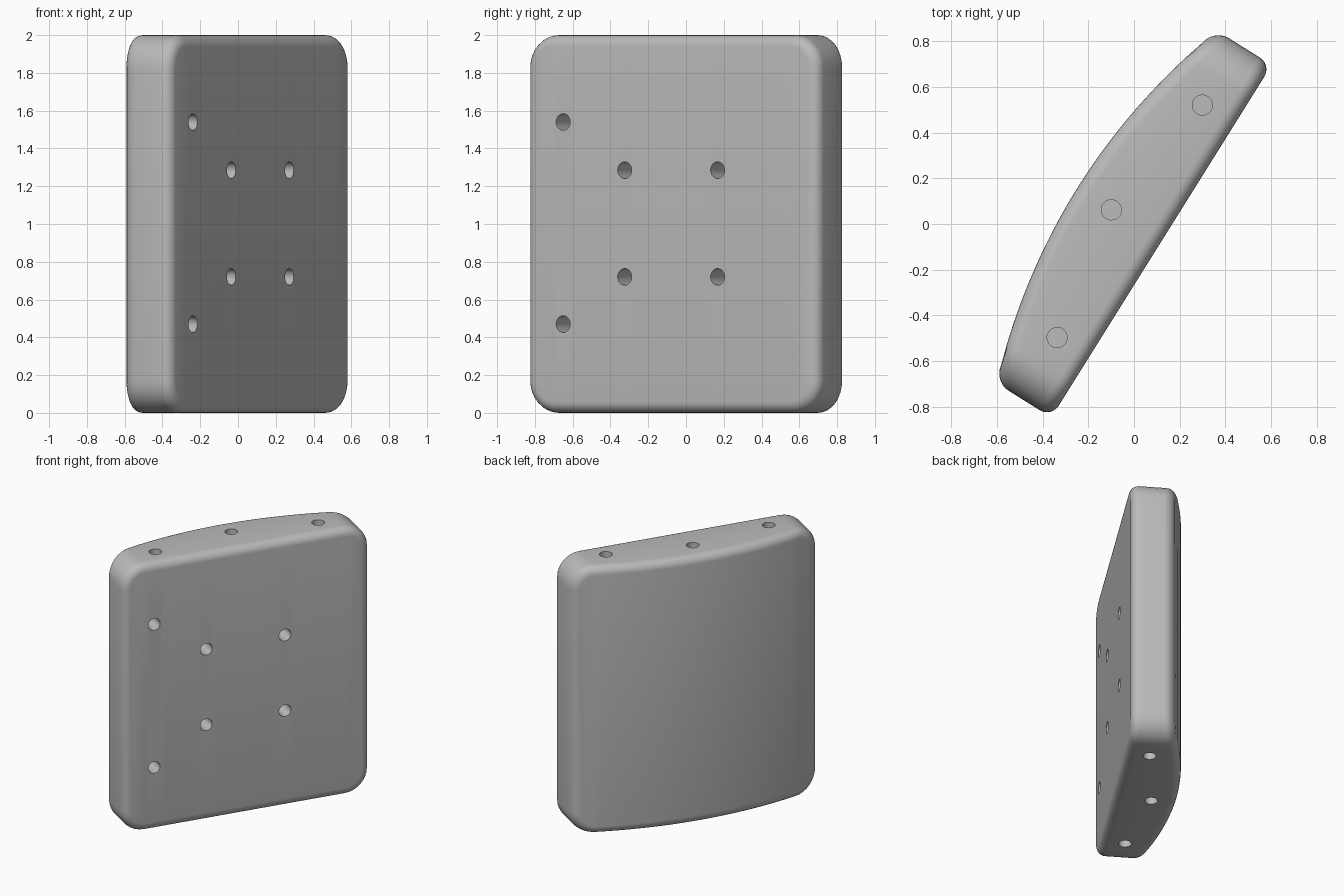
import bpy, bmesh, math
from mathutils import Matrix, Vector

if "Cube" in bpy.data.objects:
    bpy.data.objects.remove(bpy.data.objects["Cube"], do_unlink=True)

HALF, FRONT, BULGE, HEIGHT = 0.91, 0.142, 0.152, 2.0   # half length, half end thickness
CORNER, FILLET = 0.17, 0.06
HOLE_R, HOLE_DEPTH = 0.044, 0.18

grey = bpy.data.materials.new("light_grey")
grey.use_nodes = True
grey.diffuse_color = (0.5, 0.5, 0.5, 1)
grey.node_tree.nodes["Principled BSDF"].inputs["Base Color"].default_value = (0.5, 0.5, 0.5, 1)


def make_object(name, bm):
    bmesh.ops.recalc_face_normals(bm, faces=bm.faces)
    mesh = bpy.data.meshes.new(name)
    bm.to_mesh(mesh)
    bm.free()
    mesh.materials.append(grey)
    obj = bpy.data.objects.new(name, mesh)
    bpy.context.collection.objects.link(obj)
    return obj


# Slab with four rounded corners
bm = bmesh.new()
bmesh.ops.create_cube(bm, size=1)
bmesh.ops.scale(bm, vec=(2 * HALF, 2 * FRONT, HEIGHT), verts=bm.verts)
bmesh.ops.translate(bm, vec=(0, 0, HEIGHT / 2), verts=bm.verts)
corner_edges = [e for e in bm.edges if abs(e.verts[0].co.y - e.verts[1].co.y) > 0.1]
bmesh.ops.bevel(bm, geom=corner_edges, offset=CORNER, offset_type='OFFSET',
                segments=8, profile=0.5, affect='EDGES')

# Slice lengthwise, then bow the back face outwards
SLICES = 32
reach = HALF - CORNER
for i in range(SLICES + 1):
    x = -reach + 2 * reach * i / SLICES
    bmesh.ops.bisect_plane(bm, geom=bm.verts[:] + bm.edges[:] + bm.faces[:],
                           dist=1e-4, plane_co=(x, 0, 0), plane_no=(1, 0, 0))
for v in bm.verts:
    if v.co.y > 0:
        v.co.y += BULGE * (1 - (v.co.x / HALF) ** 2)
panel = make_object("curved_panel", bm)

# Rounded rim
rim = panel.modifiers.new("rim_fillet", 'BEVEL')
rim.width = FILLET
rim.segments = 6
rim.limit_method = 'ANGLE'
rim.angle_limit = math.radians(40)
rim.use_clamp_overlap = False

# Blind round holes: six in the flat face, three each in top and bottom
holes = [((x, -FRONT, z), 'Y') for x, zs in
         ((-0.678, (0.47, 1.54)), (-0.294, (0.72, 1.285)), (0.286, (0.72, 1.285))) for z in zs]
holes += [((x, y, z), 'Z') for x, y in ((-0.6, 0.022), (0, 0.117), (0.6, 0.022))
          for z in (0, HEIGHT)]
bm = bmesh.new()
for pos, axis in holes:
    turn = Matrix.Rotation(math.pi / 2, 4, 'X') if axis == 'Y' else Matrix()
    bmesh.ops.create_cone(bm, cap_ends=True, segments=32, radius1=HOLE_R, radius2=HOLE_R,
                          depth=2 * HOLE_DEPTH, matrix=Matrix.Translation(Vector(pos)) @ turn)
cutter = make_object("hole_cutter", bm)
cutter.hide_render = True
drill = panel.modifiers.new("holes", 'BOOLEAN')
drill.operation = 'DIFFERENCE'
drill.solver = 'EXACT'
drill.object = cutter

# Apply, shade and turn the panel into place
bpy.ops.object.select_all(action='DESELECT')
panel.select_set(True)
bpy.context.view_layer.objects.active = panel
for name in ("rim_fillet", "holes"):
    bpy.ops.object.modifier_apply(modifier=name)
bpy.data.objects.remove(cutter, do_unlink=True)
bpy.ops.object.shade_smooth_by_angle(angle=math.radians(35))
panel.rotation_euler.z = math.radians(58)
